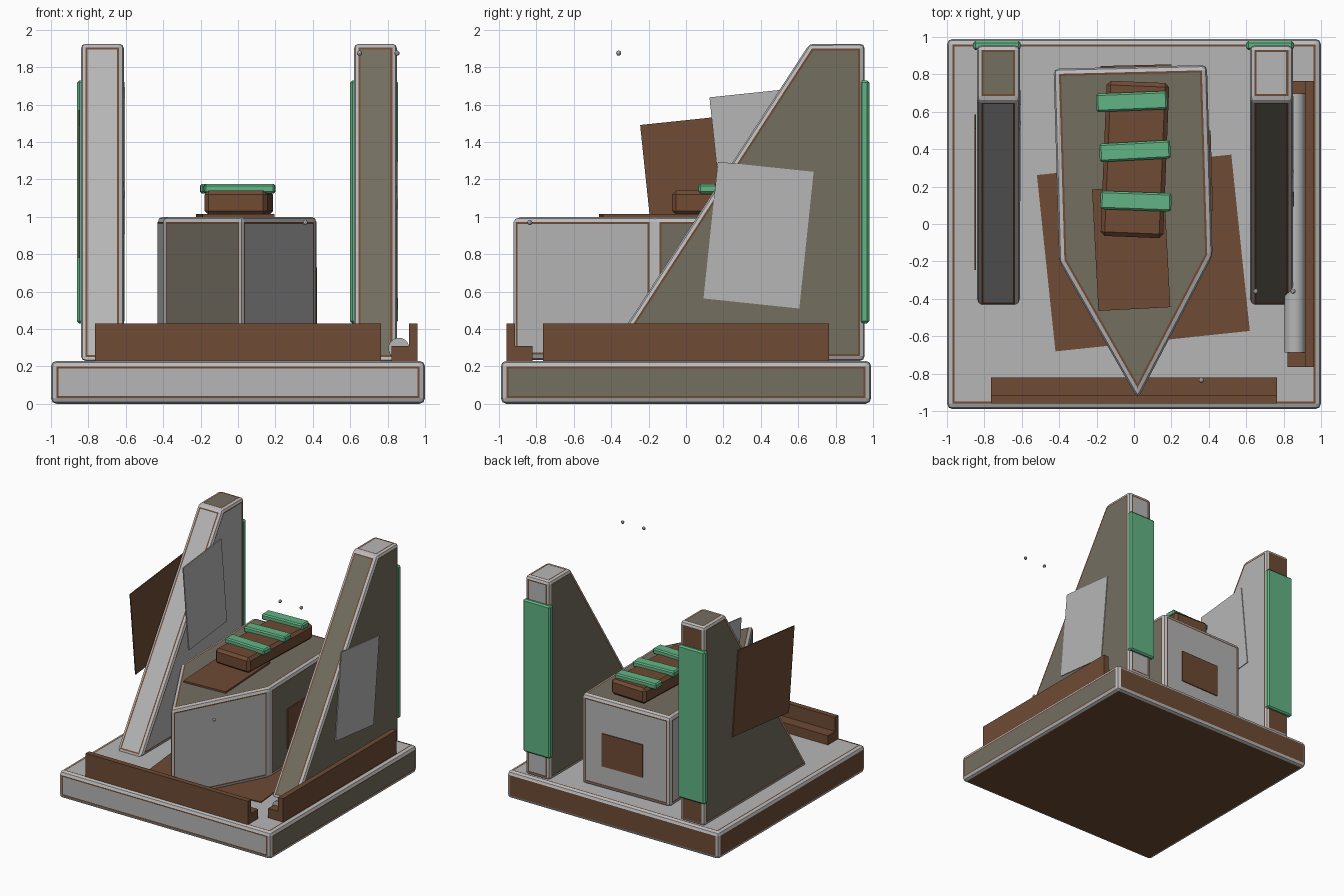
import bpy, bmesh, math
from mathutils import Matrix, Vector

if "Cube" in bpy.data.objects:
    bpy.data.objects.remove(bpy.data.objects["Cube"])

COLOURS = {"grey": (0.47, 0.47, 0.47), "olive": (0.175, 0.157, 0.118),
           "brown": (0.158, 0.070, 0.034), "green": (0.122, 0.456, 0.231),
           "edge_grey": (0.50, 0.50, 0.51)}
NAMES = list(COLOURS)
MATS = []
for n, c in COLOURS.items():
    m = bpy.data.materials.new(n)
    m.diffuse_color = (*c, 1)
    m.use_nodes = True
    m.node_tree.nodes["Principled BSDF"].inputs["Base Color"].default_value = m.diffuse_color
    MATS.append(m)
GREY, OLIVE, BROWN, GREEN, EDGE = range(5)


def finish(name, bm, mats=MATS, smooth=False):
    bmesh.ops.recalc_face_normals(bm, faces=bm.faces)
    me = bpy.data.meshes.new(name)
    bm.to_mesh(me)
    bm.free()
    for m in mats:
        me.materials.append(m)
    if smooth:
        for p in me.polygons:
            p.use_smooth = len(p.vertices) == 4
    ob = bpy.data.objects.new(name, me)
    bpy.context.collection.objects.link(ob)
    return ob


def prism(points, direction):
    """Extrude a closed outline along a direction."""
    bm = bmesh.new()
    face = bm.faces.new([bm.verts.new(p) for p in points])
    ext = bmesh.ops.extrude_face_region(bm, geom=[face])
    bmesh.ops.translate(bm, vec=direction,
                        verts=[v for v in ext["geom"] if isinstance(v, bmesh.types.BMVert)])
    bmesh.ops.recalc_face_normals(bm, faces=bm.faces)
    return bm


def panelled(name, points, direction, rule, width=0.03):
    """Solid with rounded metal edges, a thin trim line and coloured panels."""
    bm = prism(points, direction)
    for f in bm.faces:
        f.material_index = rule(f.normal)
    bmesh.ops.bevel(bm, geom=bm.edges[:], offset=width, segments=2, profile=0.5,
                    affect='EDGES', material=EDGE, clamp_overlap=True)
    panels = [f for f in bm.faces if f.material_index != EDGE]
    ring = bmesh.ops.inset_individual(bm, faces=panels, thickness=0.011, use_even_offset=True)
    for f in ring["faces"]:
        f.material_index = BROWN
    return finish(name, bm)


def box(name, centre, size, mat, rot=0.0, axis='Z', bevel=0.0):
    bm = bmesh.new()
    bmesh.ops.create_cube(bm, size=1)
    bmesh.ops.scale(bm, vec=size, verts=bm.verts)
    if bevel:
        bmesh.ops.bevel(bm, geom=bm.edges[:], offset=bevel, segments=1, affect='EDGES')
    bm.transform(Matrix.Translation(centre) @ Matrix.Rotation(math.radians(rot), 4, axis))
    return finish(name, bm, [MATS[mat]])


# Base slab
def base_rule(n):
    if n.z > 0.5 or n.y < -0.5:
        return GREY
    return OLIVE if n.x > 0.5 else BROWN


panelled("base_slab", [(-1, -0.99, 0), (1, -0.99, 0), (1, 0.99, 0), (-1, 0.99, 0)],
         (0, 0, 0.23), base_rule)
box("floor_plate", (0.05, -0.155, 0.233), (1.045, 0.948, 0.009), BROWN, 6)


# Tall sloped fins
def left_rule(n):
    if n.y > 0.9:
        return BROWN
    return GREY if n.x > 0.5 or n.y < -0.5 else OLIVE


def right_rule(n):
    return GREY if n.y > 0.9 or n.z > 0.9 else OLIVE


FIN = [(-0.44, 0.23), (0.955, 0.23), (0.955, 1.925), (0.66, 1.925)]
for name, x, rule in (("left", -0.84, left_rule), ("right", 0.62, right_rule)):
    panelled(name + "_fin", [(x, y, z) for y, z in FIN], (0.23, 0, 0), rule, 0.025)
    box(name + "_fin_back_plate", (x + 0.107, 0.955, 1.08), (0.255, 0.05, 1.30), GREEN, bevel=0.012)

# Tilted plates on the fin sides
box("right_outer_plate", (0.852, 0.388, 0.902), (0.009, 0.515, 0.735), GREY, -6, 'X')
box("left_inner_plate", (-0.608, 0.42, 1.30), (0.009, 0.515, 0.735), GREY, 6, 'X')
box("left_outer_plate", (-0.848, 0.17, 1.175), (0.009, 0.76, 0.715), BROWN, 6, 'X')


# Central wedge-fronted body
def body_rule(n):
    if n.z > 0.5:
        return OLIVE
    if n.y < -0.2:
        return OLIVE if n.x < 0 else GREY
    return OLIVE if n.x > 0.5 else GREY


BODY = [(0.02, -0.935), (0.42, -0.17), (0.39, 0.85), (-0.43, 0.83), (-0.40, -0.20)]
panelled("central_body", [(x, y, 0.235) for x, y in BODY], (0, 0, 0.765), body_rule, 0.028)
box("body_side_plate", (0.408, 0.285, 0.56), (0.016, 0.43, 0.34), BROWN, 1.7)
box("body_back_plate", (0.01, 0.843, 0.57), (0.38, 0.012, 0.28), BROWN, 1.4)

# Top plate, block and cross bars
box("body_top_plate", (-0.015, -0.13, 1.006), (0.385, 0.65, 0.016), BROWN, 3)
box("top_block", (0.005, 0.345, 1.075), (0.335, 0.83, 0.13), BROWN, -2.3, bevel=0.022)
for i, (x, y, r) in enumerate(((0.01, 0.122, -2), (0.005, 0.39, 3), (-0.012, 0.655, 2.3))):
    box(f"cross_bar_{i + 1}", (x, y, 1.15), (0.38, 0.098, 0.05), GREEN, r, bevel=0.01)

# L-shaped rails on the front and right edges
RAIL = [(0.82, 0.225), (0.96, 0.225), (0.96, 0.43), (0.915, 0.43), (0.915, 0.31), (0.82, 0.31)]
finish("front_rail", prism([(-0.765, -d, z) for d, z in RAIL], (1.53, 0, 0)), [MATS[BROWN]])
finish("right_rail", prism([(d, -0.765, z) for d, z in RAIL], (0, 1.53, 0)), [MATS[BROWN]])

# Pipe lying on the right rail
bm = bmesh.new()
bmesh.ops.create_cone(bm, cap_ends=True, segments=24, radius1=0.056, radius2=0.056, depth=1.385,
                      matrix=Matrix.Translation((0.86, 0.005, 0.297)) @ Matrix.Rotation(math.pi / 2, 4, 'X'))
finish("rail_pipe", bm, [MATS[GREY]], True)

# Small loose studs
for i, p in enumerate(((0.65, -0.36, 1.875), (0.85, -0.36, 1.875), (0.36, -0.835, 0.97))):
    bm = bmesh.new()
    bmesh.ops.create_icosphere(bm, subdivisions=2, radius=0.014, matrix=Matrix.Translation(p))
    finish(f"stud_{i + 1}", bm, [MATS[GREY]])
